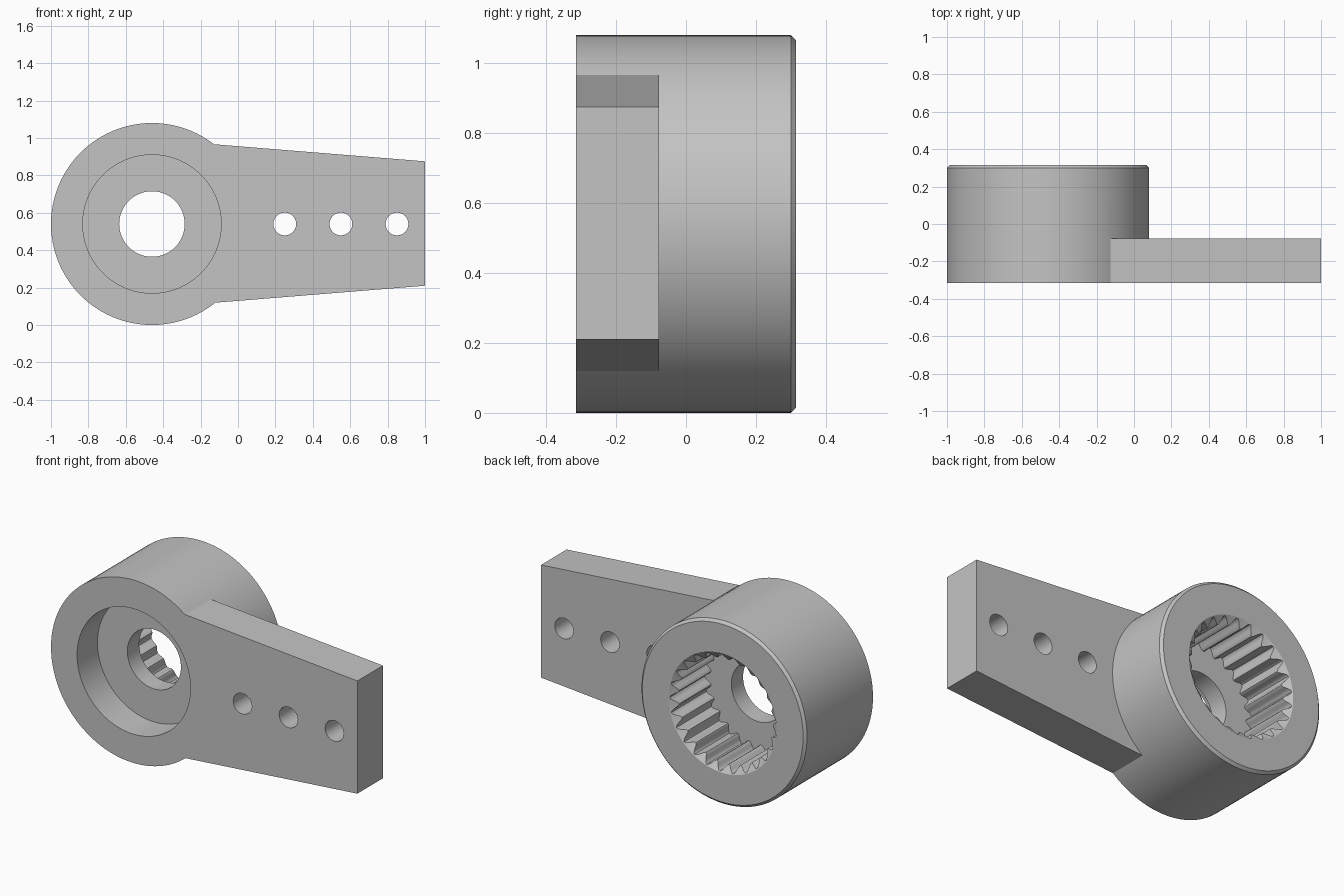
import bpy, bmesh
from math import sin, cos, pi

cube = bpy.data.objects.get("Cube")
if cube:
    bpy.data.objects.remove(cube, do_unlink=True)

FRONT, BACK = -0.315, 0.315
HUB = (-0.46, 0.54)
HUB_RADIUS = 0.54
TEETH = 25

grey = bpy.data.materials.new("plain grey")
grey.use_nodes = True
colour = (0.55, 0.55, 0.55, 1)
grey.diffuse_color = colour
grey.node_tree.nodes["Principled BSDF"].inputs["Base Color"].default_value = colour


def circle(radius, sides=96, centre=HUB, wave=0):
    """Outline in the x-z plane, optionally with rounded teeth."""
    pts = []
    for i in range(sides):
        a = 2 * pi * i / sides
        r = radius + wave * cos(TEETH * a)
        pts.append((centre[0] + r * cos(a), centre[1] + r * sin(a)))
    return pts


def loft(name, *sections):
    """Closed solid through (y, outline) sections."""
    bm = bmesh.new()
    rings = [[bm.verts.new((x, y, z)) for x, z in pts] for y, pts in sections]
    for low, high in zip(rings, rings[1:]):
        n = len(low)
        for i in range(n):
            j = (i + 1) % n
            bm.faces.new((low[i], low[j], high[j], high[i]))
    bm.faces.new(rings[0])
    bm.faces.new(rings[-1])
    bmesh.ops.recalc_face_normals(bm, faces=bm.faces)
    mesh = bpy.data.meshes.new(name)
    bm.to_mesh(mesh)
    bm.free()
    mesh.materials.append(grey)
    obj = bpy.data.objects.new(name, mesh)
    bpy.context.collection.objects.link(obj)
    return obj


def combine(target, tool, operation):
    mod = target.modifiers.new(operation.lower(), "BOOLEAN")
    mod.operation = operation
    mod.solver = "EXACT"
    mod.object = tool
    bpy.context.view_layer.objects.active = target
    bpy.ops.object.modifier_apply(modifier=mod.name)
    bpy.data.objects.remove(tool, do_unlink=True)


# Round hub with a small chamfer on the back rim
lever = loft("lever_arm", (FRONT, circle(HUB_RADIUS)),
             (BACK - 0.015, circle(HUB_RADIUS)),
             (BACK, circle(HUB_RADIUS - 0.015)))

# Tapered flat arm, flush with the front
taper = [(-0.125, 0.119), (1, 0.21), (1, 0.875), (-0.125, 0.966)]
combine(lever, loft("arm_plate", (FRONT, taper), (-0.077, taper)), "UNION")

# Front recess, through bore and toothed back socket with a lead-in
sides = TEETH * 10
cutters = [
    loft("recess", (FRONT - 0.1, circle(0.37)), (-0.125, circle(0.37))),
    loft("bore", (-0.2, circle(0.175, 64)), (0.1, circle(0.175, 64))),
    loft("socket", (-0.015, circle(0.328, sides, HUB, 0.02)),
         (BACK + 0.1, circle(0.328, sides, HUB, 0.02))),
    loft("lead_in", (BACK - 0.04, circle(0.295)), (BACK + 0.02, circle(0.381))),
]

# Row of three arm holes
for x in (0.25, 0.55, 0.85):
    hole = circle(0.061, 24, (x, 0.54))
    cutters.append(loft("arm_hole", (FRONT - 0.1, hole), (0, hole)))

for cutter in cutters:
    combine(lever, cutter, "DIFFERENCE")

bpy.ops.object.select_all(action="DESELECT")
lever.select_set(True)
bpy.context.view_layer.objects.active = lever
bpy.ops.object.shade_smooth_by_angle(angle=pi / 6)
